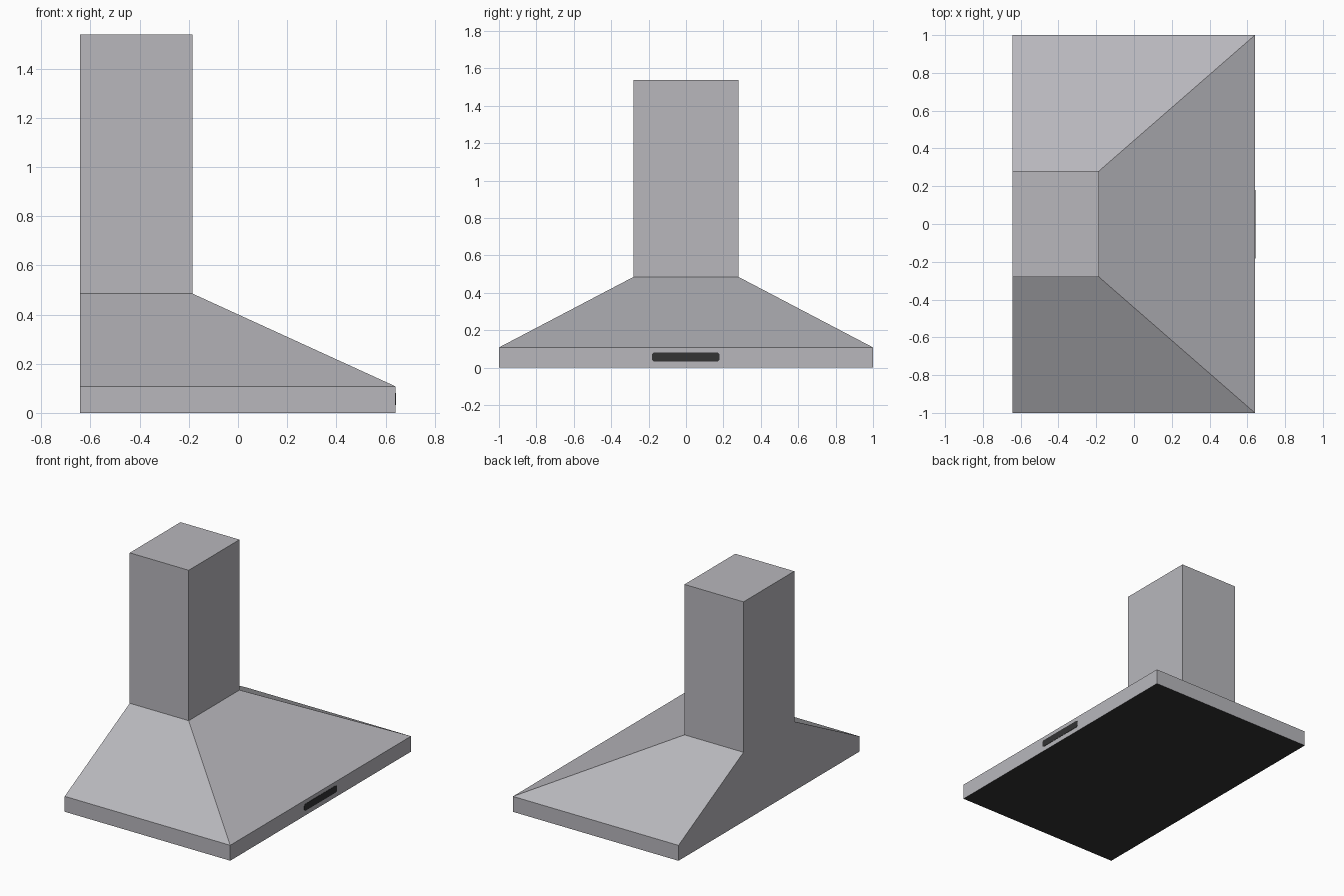
import bpy, bmesh, math

if "Cube" in bpy.data.objects:
    bpy.data.objects.remove(bpy.data.objects["Cube"])


def material(name, colour):
    m = bpy.data.materials.new(name)
    m.diffuse_color = (*colour, 1)
    m.use_nodes = True
    m.node_tree.nodes["Principled BSDF"].inputs["Base Color"].default_value = m.diffuse_color
    return m


STEEL = material("brushed steel", (0.48, 0.475, 0.505))
DARK = material("dark plastic", (0.033, 0.033, 0.034))


def finish(name, bm, mats):
    bmesh.ops.recalc_face_normals(bm, faces=bm.faces)
    me = bpy.data.meshes.new(name)
    bm.to_mesh(me)
    bm.free()
    for m in mats:
        me.materials.append(m)
    ob = bpy.data.objects.new(name, me)
    bpy.context.collection.objects.link(ob)
    return ob


# Hood shell: rectangular sections with a shared flat back, from rim to flue top
BACK = -0.642
FRONT = 0.640
sections = [  # z, front x, half width
    (0.0, FRONT, 1.0),
    (0.108, FRONT, 1.0),
    (0.485, -0.185, 0.281),
    (1.538, -0.185, 0.281),
]
bm = bmesh.new()
rings = [[bm.verts.new(p) for p in ((BACK, -w, z), (x, -w, z), (x, w, z), (BACK, w, z))]
         for z, x, w in sections]
for lo, hi in zip(rings, rings[1:]):
    for i in range(3):
        bm.faces.new((lo[i], lo[i + 1], hi[i + 1], hi[i]))
# one flat back face following the whole silhouette
bm.faces.new([r[0] for r in rings] + [r[3] for r in reversed(rings)])
bm.faces.new(rings[-1])
bottom = bm.faces.new(rings[0][::-1])
# dark filter panel inset in the underside
bmesh.ops.inset_region(bm, faces=[bottom], thickness=0.113)
bottom.material_index = 1
finish("hood_shell", bm, [STEEL, DARK])

# Control strip: thin rounded plate on the front rim
CY, CZ, HALF_W, HALF_H, R, THICK = -0.001, 0.057, 0.181, 0.024, 0.015, 0.002
bm = bmesh.new()
outline = []
for k, (sy, sz) in enumerate(((1, 1), (-1, 1), (-1, -1), (1, -1))):
    for j in range(5):
        a = math.radians(90 * k + 22.5 * j)
        outline.append(bm.verts.new((FRONT,
                                     CY + sy * (HALF_W - R) + R * math.cos(a),
                                     CZ + sz * (HALF_H - R) + R * math.sin(a))))
plate = bm.faces.new(outline)
ext = bmesh.ops.extrude_face_region(bm, geom=[plate])
moved = [g for g in ext["geom"] if isinstance(g, bmesh.types.BMVert)]
bmesh.ops.translate(bm, verts=moved, vec=(THICK, 0, 0))
finish("control_strip", bm, [DARK])
